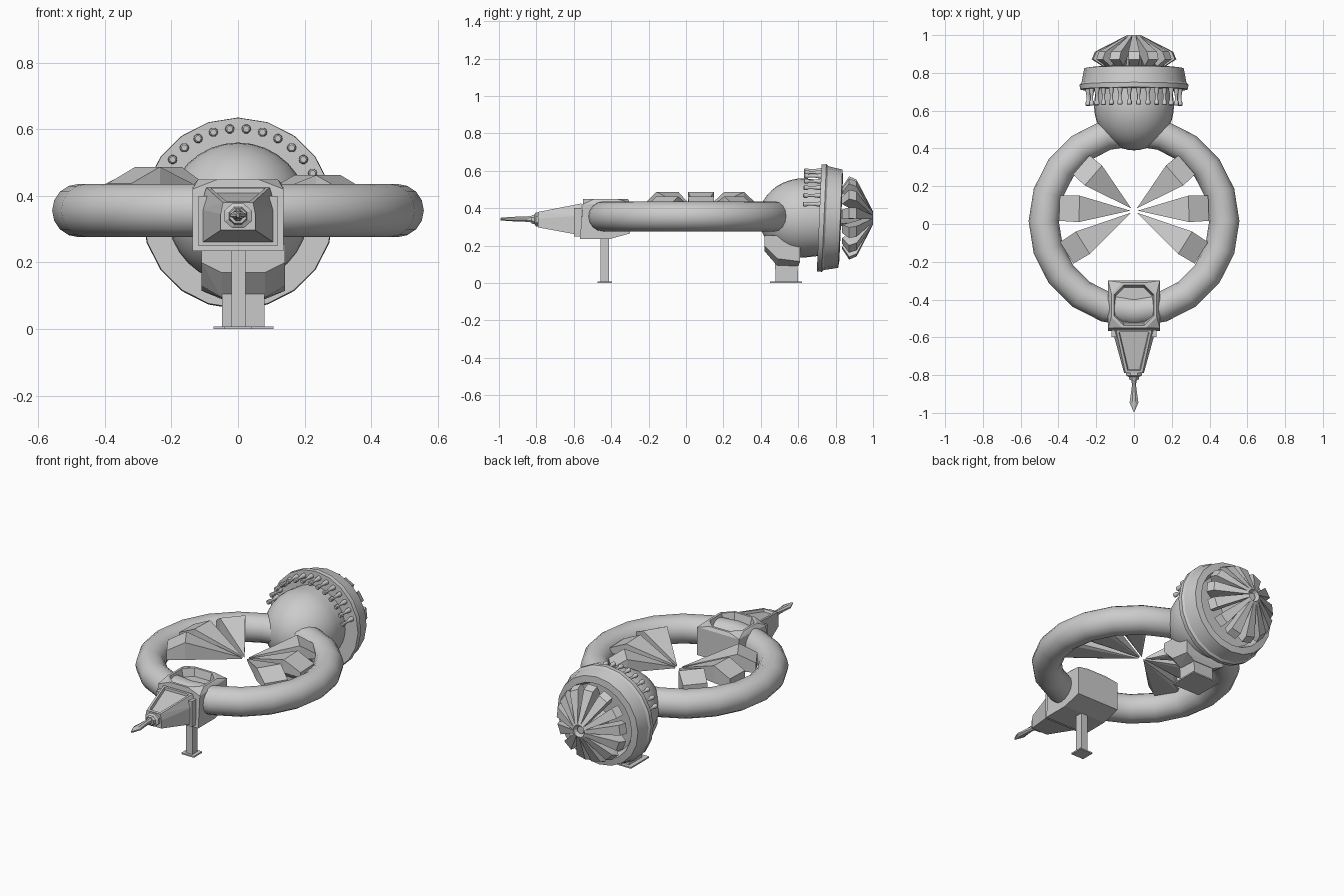
import bpy, bmesh
from math import sin, cos, pi, radians
from mathutils import Matrix, Vector

if "Cube" in bpy.data.objects:
    bpy.data.objects.remove(bpy.data.objects["Cube"])


def finish(name, bm, smooth=None):
    bmesh.ops.recalc_face_normals(bm, faces=bm.faces)
    me = bpy.data.meshes.new(name)
    bm.to_mesh(me)
    bm.free()
    ob = bpy.data.objects.new(name, me)
    bpy.context.collection.objects.link(ob)
    if smooth:
        bpy.ops.object.select_all(action='DESELECT')
        ob.select_set(True)
        bpy.context.view_layer.objects.active = ob
        bpy.ops.object.shade_smooth_by_angle(angle=radians(smooth))
    return ob


def hull(name, pts, recess=None, matrix=None):
    """Convex solid from corner points; recess = (rim, lip, depth) sinks the top face."""
    bm = bmesh.new()
    for p in pts:
        bm.verts.new(p)
    bmesh.ops.convex_hull(bm, input=bm.verts)
    bmesh.ops.delete(bm, geom=[v for v in bm.verts if not v.link_faces], context='VERTS')
    bmesh.ops.dissolve_limit(bm, angle_limit=0.02, verts=bm.verts, edges=bm.edges)
    if recess:
        bm.normal_update()
        rim, lip, depth = recess
        top = max(bm.faces, key=lambda f: f.normal.z)
        bmesh.ops.inset_region(bm, faces=[top], thickness=rim)
        bmesh.ops.inset_region(bm, faces=[top], thickness=lip, depth=-depth)
    if matrix:
        bm.transform(matrix)
    return finish(name, bm)


def loft(name, sections, n, center, phase=0.0, smooth=None, tilt=0.0):
    """Elliptical rings (y, half_x, half_z) joined along y, capped at both ends."""
    bm = bmesh.new()
    rings = [[bm.verts.new((rx * cos(2 * pi * (i + phase) / n), y,
                            rz * sin(2 * pi * (i + phase) / n))) for i in range(n)]
             for y, rx, rz in sections]
    for a, b in zip(rings, rings[1:]):
        for i in range(n):
            bm.faces.new((a[i], a[(i + 1) % n], b[(i + 1) % n], b[i]))
    bm.faces.new(rings[0])
    bm.faces.new(rings[-1])
    bm.transform(Matrix.Translation(center) @ Matrix.Rotation(tilt, 4, 'X'))
    return finish(name, bm, smooth)


def box(x0, x1, y0, y1, z0, z1):
    return [(x, y, z) for x in (x0, x1) for y in (y0, y1) for z in (z0, z1)]


# Main ring hull
bpy.ops.mesh.primitive_torus_add(location=(0, 0.015, 0.356), major_radius=0.478,
                                 minor_radius=0.08, major_segments=20, minor_segments=16)
ring = bpy.context.object
ring.name = "ring_hull"
bpy.ops.object.shade_smooth_by_angle(angle=radians(40))

# Six pointed paddles inside the ring
for side, peak in ((1, 0.462), (-1, 0.487)):
    for k, (ang, r_kink, r_out) in enumerate(((41, 0.285, 0.37), (2, 0.29, 0.395), (-32, 0.32, 0.42))):
        a = radians(ang)
        m = Matrix.Translation((0, 0.07, 0)) @ Matrix.Diagonal((side, 1, 1, 1)) @ Matrix.Rotation(a, 4, 'Z')
        pts = [(0.02, 0, 0.375), (0.02, 0, 0.365)]
        for w in (-1, 1):
            pts += [(r_kink, w * 0.07, peak), (r_kink, w * 0.07, 0.385),
                    (r_out, w * 0.067, peak - 0.05), (r_out, w * 0.067, 0.38)]
        hull(f"inner_paddle_{'right' if side > 0 else 'left'}_{k + 1}", pts, matrix=m)

# Front cabin block with octagonal well
pts = []
for s in (-1, 1):
    pts += [(s * 0.137, y, z) for y, z in ((-0.567, 0.235), (-0.552, 0.42), (-0.3, 0.43),
                                           (-0.3, 0.265), (-0.41, 0.235))]
    pts += [(s * 0.12, -0.43 + t * 0.062, 0.449) for t in (-1, 1)]
    pts += [(s * 0.062, -0.43 + t * 0.12, 0.449) for t in (-1, 1)]
hull("front_cabin", pts, recess=(0.015, 0.012, 0.045))

# Tapered nose with sunken panel, collar and needle
pts = []
for s in (-1, 1):
    pts += [(s * 0.115, -0.56, 0.255), (s * 0.115, -0.56, 0.36), (s * 0.095, -0.56, 0.425),
            (s * 0.052, -0.79, 0.297), (s * 0.052, -0.79, 0.345), (s * 0.045, -0.79, 0.38)]
hull("nose", pts, recess=(0.018, 0.006, 0.014))
hull("nose_base_trim", box(-0.118, 0.118, -0.598, -0.56, 0.25, 0.40))
loft("nose_collar", [(-0.78, 0.045, 0.04), (-0.803, 0.045, 0.04), (-0.81, 0.03, 0.028),
                     (-0.825, 0.026, 0.024)], 8, (0, 0, 0.34), 0.5)
loft("nose_needle", [(-0.82, 0.018, 0.02), (-0.85, 0.011, 0.016), (-0.945, 0.025, 0.012),
                     (-0.993, 0.004, 0.007)], 8, (0, 0, 0.342), 0.5)

# Engine dome
C = Vector((0, 0, 0.348))
dome = [(0.63 - 0.24 * cos(t * pi / 20), r, r)
        for t in range(11) for r in [max(0.212 * sin(t * pi / 20), 0.002)]]
loft("engine_dome", dome + [(0.74, 0.2, 0.2)], 32, C, smooth=40)

# Engine rim, open at the back
rim = [(0.712, 0.19), (0.712, 0.286), (0.738, 0.288), (0.748, 0.278), (0.825, 0.263),
       (0.83, 0.225), (0.785, 0.205), (0.785, 0.002)]
loft("engine_rim", [(y - 0.77, r, r) for y, r in rim], 20, C + Vector((0, 0.77, -0.002)),
     smooth=30, tilt=-radians(2.5))

# Pegs on the upper front of the rim
peg = [(0.622, 0.009), (0.626, 0.013), (0.642, 0.013), (0.65, 0.008), (0.675, 0.008),
       (0.70, 0.013), (0.73, 0.015)]
for k in range(14):
    a = radians((k - 6.5) * 11.25)
    x, z = 0.254 * sin(a), 0.254 * cos(a)
    loft(f"rim_peg_{k + 1}", [(y, r, r) for y, r in peg], 10,
         C + Vector((x, 0.04 * z, z)), smooth=40)

# Radial exhaust vanes converging on the tail
for k in range(13):
    m = Matrix.Translation(C) @ Matrix.Rotation(2 * pi * k / 13, 4, 'Y')
    pts = [(s * w, y, r) for s in (-1, 1)
           for r, y, w in ((0.165, 0.835, 0.024), (0.222, 0.872, 0.03), (0.205, 0.912, 0.03),
                           (0.035, 1.0, 0.009), (0.02, 0.955, 0.006))]
    hull(f"exhaust_vane_{k + 1}", pts, matrix=m)
loft("exhaust_hub", [(0.78, 0.05, 0.05), (0.93, 0.03, 0.03), (0.985, 0.022, 0.022)], 8, C)

# Rear leg: angular housing, strut and foot plate
X = 0.016
pts = []
for s in (-1, 1):
    pts += [(X + s * 0.125, y, z) for y, z in ((0.42, 0.255), (0.42, 0.2), (0.49, 0.13),
                                               (0.61, 0.115), (0.61, 0.25))]
    pts += [(X + s * 0.065, y, z) for y, z in ((0.42, 0.17), (0.485, 0.095), (0.6, 0.09))]
hull("rear_leg_housing", pts)
hull("rear_leg", [(X + s * 0.064, y, z) for s in (-1, 1)
                  for y, z in ((0.48, 0), (0.475, 0.13), (0.595, 0.13), (0.6, 0))])
hull("rear_foot", box(X - 0.09, X + 0.09, 0.45, 0.62, 0, 0.008))

# Front leg and foot plate
hull("front_leg", box(-0.02, 0.022, -0.457, -0.412, 0, 0.25))
hull("front_foot", box(-0.04, 0.042, -0.472, -0.395, 0, 0.008))
